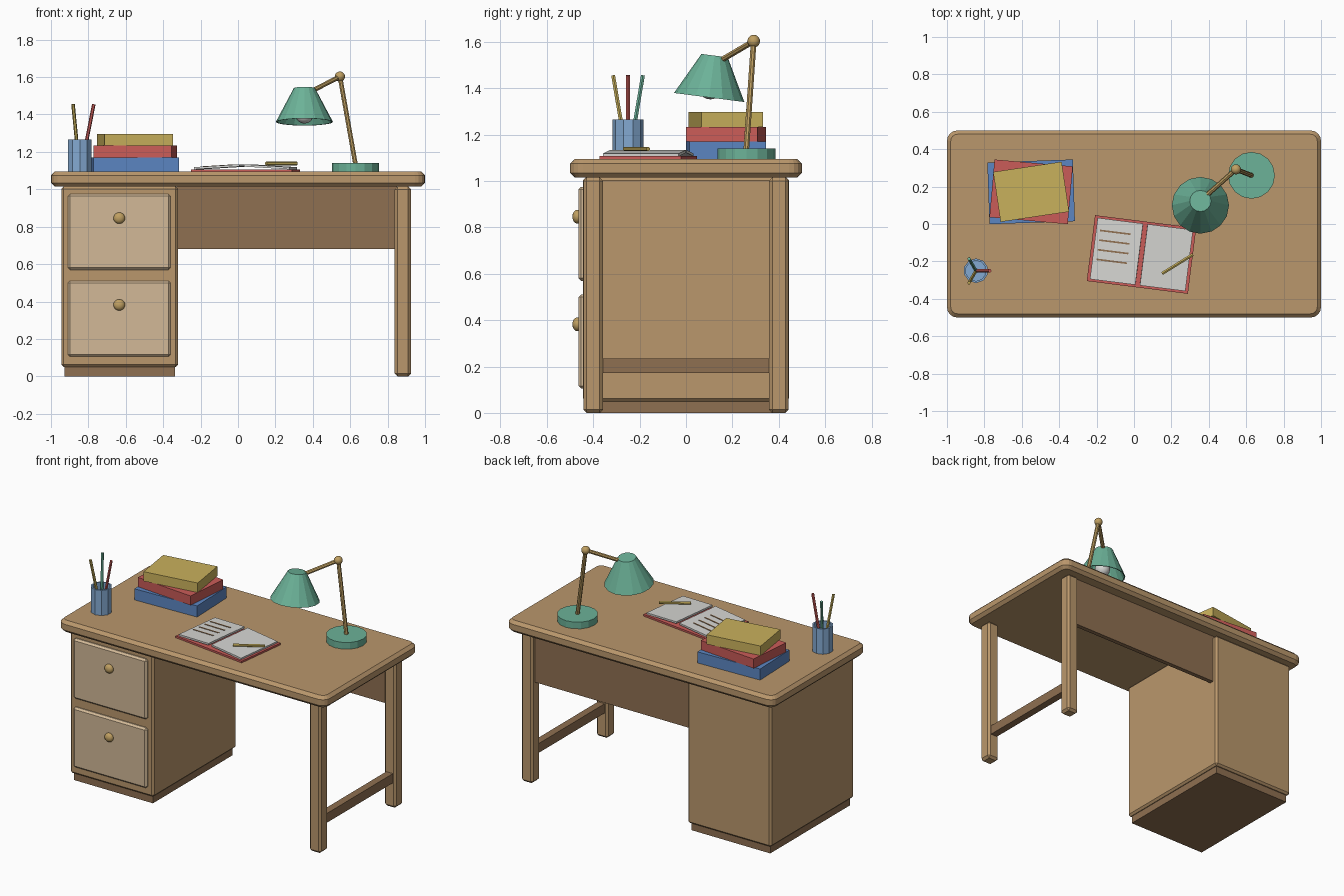
import bpy, bmesh, math
from mathutils import Matrix, Vector

cube = bpy.data.objects.get("Cube")
if cube:
    bpy.data.objects.remove(cube, do_unlink=True)


def material(name, *rgb):
    lin = [((c / 255 + 0.055) / 1.055) ** 2.4 for c in rgb] + [1]
    m = bpy.data.materials.new(name)
    m.use_nodes = True
    m.diffuse_color = lin
    m.node_tree.nodes["Principled BSDF"].inputs["Base Color"].default_value = lin
    return m


wood = material("wood", 186, 151, 108)
pale_wood = material("pale wood", 210, 185, 151)
dark_wood = material("dark wood", 143, 112, 81)
green = material("lamp green", 108, 178, 152)
brass = material("brass", 192, 160, 98)
yellow = material("yellow", 201, 177, 92)
blue = material("book blue", 92, 134, 194)
cup_blue = material("cup blue", 132, 170, 210)
red = material("red", 202, 92, 88)
paper = material("paper", 214, 214, 211)


def finish(name, bm, mat, matrix=Matrix()):
    bmesh.ops.recalc_face_normals(bm, faces=bm.faces)
    mesh = bpy.data.meshes.new(name)
    bm.to_mesh(mesh)
    bm.free()
    mesh.materials.append(mat)
    ob = bpy.data.objects.new(name, mesh)
    ob.matrix_world = matrix
    bpy.context.collection.objects.link(ob)
    return ob


def at(x, y, z, turn=0, axis='Z'):
    return Matrix.Translation((x, y, z)) @ Matrix.Rotation(math.radians(turn), 4, axis)


def box(name, size, matrix, mat, bevel=0, corner=0):
    bm = bmesh.new()
    bmesh.ops.create_cube(bm, size=1, matrix=Matrix.Diagonal((*size, 1)))
    if corner:  # round the upright corners first, then chamfer both rims
        upright = [e for e in bm.edges if abs(e.verts[0].co.z - e.verts[1].co.z) > 1e-4]
        bmesh.ops.bevel(bm, geom=upright, offset=corner, segments=4, profile=0.5, affect='EDGES')
        edges = [e for e in bm.edges if abs(e.verts[0].co.z - e.verts[1].co.z) < 1e-4]
    else:
        edges = bm.edges[:]
    if bevel:
        bmesh.ops.bevel(bm, geom=edges, offset=bevel, segments=1, affect='EDGES')
    return finish(name, bm, mat, matrix)


def span(name, x, y, z, mat, bevel=0, corner=0):
    """Box between (min, max) pairs."""
    size = [b - a for a, b in (x, y, z)]
    return box(name, size, at(*[(a + b) / 2 for a, b in (x, y, z)]), mat, bevel, corner)


def rod(name, start, end, radius, mat, sides=8):
    start, end = Vector(start), Vector(end)
    d = end - start
    bm = bmesh.new()
    bmesh.ops.create_cone(bm, cap_ends=True, segments=sides, radius1=radius,
                          radius2=radius, depth=d.length)
    turn = d.to_track_quat('Z', 'Y').to_matrix().to_4x4()
    return finish(name, bm, mat, Matrix.Translation((start + end) / 2) @ turn)


def ball(name, centre, radii, mat):
    bm = bmesh.new()
    bmesh.ops.create_uvsphere(bm, u_segments=16, v_segments=10, radius=1,
                              matrix=Matrix.Diagonal((*radii, 1)))
    for f in bm.faces:
        f.smooth = True
    return finish(name, bm, mat, at(*centre))


def lathe(name, profile, sides, matrix, mat):
    """Spin (radius, height) points about z."""
    bm = bmesh.new()
    verts = [bm.verts.new((0, r, h)) for r, h in profile]
    edges = [bm.edges.new(p) for p in zip(verts, verts[1:])]
    bmesh.ops.spin(bm, geom=verts + edges, cent=(0, 0, 0), axis=(0, 0, 1),
                   angle=math.tau, steps=sides)
    bmesh.ops.remove_doubles(bm, verts=bm.verts, dist=1e-4)
    return finish(name, bm, mat, matrix)


# Desk body
TOP = 1.095
UNDER = 1.015
span("desktop", (-1, 1), (-0.5, 0.5), (UNDER, TOP), wood, 0.02, 0.055)
span("cabinet", (-0.945, -0.32), (-0.445, 0.445), (0.05, UNDER), wood, 0.013)
span("plinth", (-0.927, -0.338), (-0.425, 0.425), (0, 0.055), dark_wood)
span("back_panel", (-0.33, 0.85), (0.385, 0.415), (0.68, UNDER), dark_wood)
span("stretcher", (0.857, 0.907), (-0.37, 0.37), (0.172, 0.235), dark_wood)
for side, y in (("front", -0.4), ("back", 0.4)):
    span(side + "_leg", (0.838, 0.925), (y - 0.043, y + 0.043), (0, UNDER), wood, 0.015)

# Drawers
for level, z in (("lower", 0.308), ("upper", 0.772)):
    span(level + "_drawer", (-0.91, -0.36), (-0.464, -0.43), (z - 0.203, z + 0.203),
         pale_wood, 0.012)
    ball(level + "_knob", (-0.635, -0.468, z + 0.074), (0.031, 0.022, 0.03), brass)

# Book stack
z = TOP
for name, w, d, h, turn, mat in (("bottom_book", 0.457, 0.33, 0.075, 2, blue),
                                 ("middle_book", 0.42, 0.31, 0.063, -5, red),
                                 ("top_book", 0.37, 0.27, 0.064, 8.5, yellow)):
    box(name, (w, d, h), at(-0.55, 0.172, z + h / 2, turn), mat)
    z += h

# Pencil cup
cx, cy = -0.845, -0.25
lathe("pencil_cup", [(0, 0), (0.066, 0), (0.066, 0.17), (0.055, 0.17), (0.055, 0.012), (0, 0.012)],
      10, at(cx, cy, TOP), cup_blue)
for i, mat in enumerate((red, green, yellow)):
    c, s = math.cos(i * math.tau / 3), math.sin(i * math.tau / 3)
    rod("pencil_%d" % (i + 1), (cx + 0.006 * c, cy + 0.006 * s, TOP + 0.012),
        (cx + 0.074 * c, cy + 0.074 * s, 1.455), 0.0095, mat, 6)

# Open notebook
book = at(0.04, -0.163, TOP, -7.2)
box("notebook_cover", (0.545, 0.355, 0.012), book @ at(0, 0, 0.006), red)
for name, side in (("left_hand", -1), ("right_hand", 1)):
    page = book @ at(side * 0.1345, 0, 0.025, side * 3.5, 'Y')
    box(name + "_page", (0.245, 0.33, 0.012), page, paper)
    if side < 0:
        for i in range(4):
            box("written_line_%d" % (i + 1), (0.165, 0.009, 0.003),
                page @ at(-0.018, 0.1 - 0.052 * i, 0.007), dark_wood)
rod("pen", (0.15, -0.265, 1.138), (0.315, -0.163, 1.138), 0.0095, yellow, 6)

# Desk lamp
elbow = (0.545, 0.292, 1.603)
lathe("lamp_base", [(0, 0), (0.125, 0), (0.125, 0.045), (0, 0.045)], 16,
      at(0.628, 0.26, TOP), green)
rod("lower_arm", (0.628, 0.26, TOP + 0.04), elbow, 0.013, brass)
rod("upper_arm", elbow, (0.365, 0.133, 1.51), 0.013, brass)
ball("lamp_elbow", elbow, (0.027,) * 3, brass)
shade = at(0.355, 0.1, 1.36, -7.3, 'X')
lathe("lamp_shade", [(0, 0.182), (0.057, 0.182), (0.153, 0), (0.146, 0), (0.052, 0.175), (0, 0.175)],
      16, shade, green)
ball("bulb", shade @ Vector((0, 0, 0.042)), (0.05,) * 3, paper)
